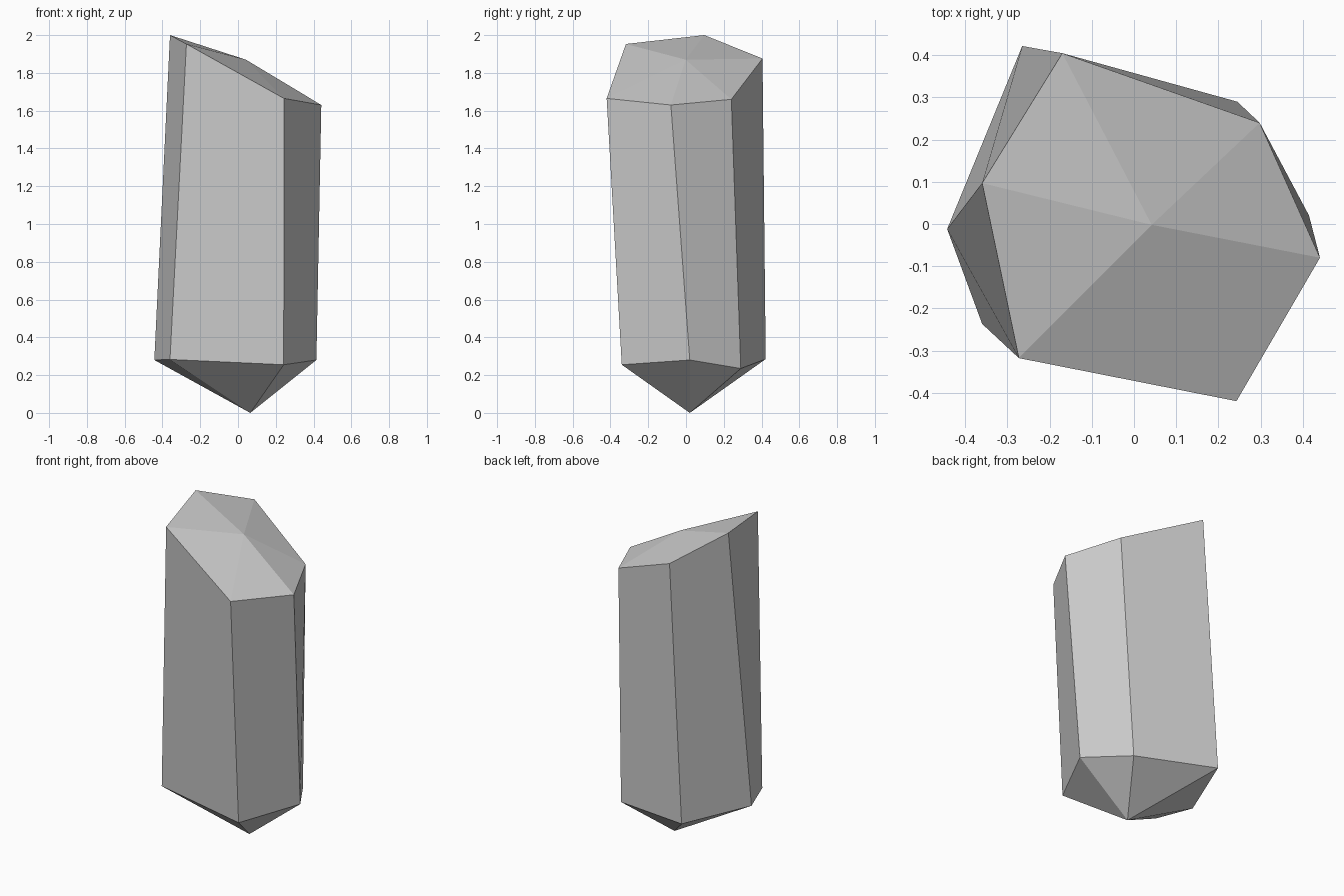
import bpy, bmesh

if "Cube" in bpy.data.objects:
    bpy.data.objects.remove(bpy.data.objects["Cube"])

# Six-sided crystal: irregular lower and upper rings, closed by fans to two tips
lower = [(-0.443, -0.012, 0.28), (-0.36, -0.237, 0.283), (0.242, -0.34, 0.255),
         (0.415, 0.02, 0.28), (0.245, 0.29, 0.235), (-0.265, 0.422, 0.285)]
upper = [(-0.36, 0.097, 2.0), (-0.273, -0.318, 1.953), (0.243, -0.42, 1.665),
         (0.441, -0.08, 1.63), (0.298, 0.24, 1.66), (-0.17, 0.405, 1.876)]

bm = bmesh.new()
low = [bm.verts.new(p) for p in lower]
top = [bm.verts.new(p) for p in upper]
base_tip = bm.verts.new((0.065, 0.02, 0.0))
crown_tip = bm.verts.new((0.042, -0.002, 1.87))

for i in range(6):
    j = (i + 1) % 6
    bm.faces.new((low[i], low[j], top[j], top[i]))   # side facet
    bm.faces.new((top[i], top[j], crown_tip))        # crown facet
    bm.faces.new((low[j], low[i], base_tip))         # base facet

bmesh.ops.recalc_face_normals(bm, faces=bm.faces)
mesh = bpy.data.meshes.new("crystal")
bm.to_mesh(mesh)
bm.free()
bpy.context.collection.objects.link(bpy.data.objects.new("crystal", mesh))
